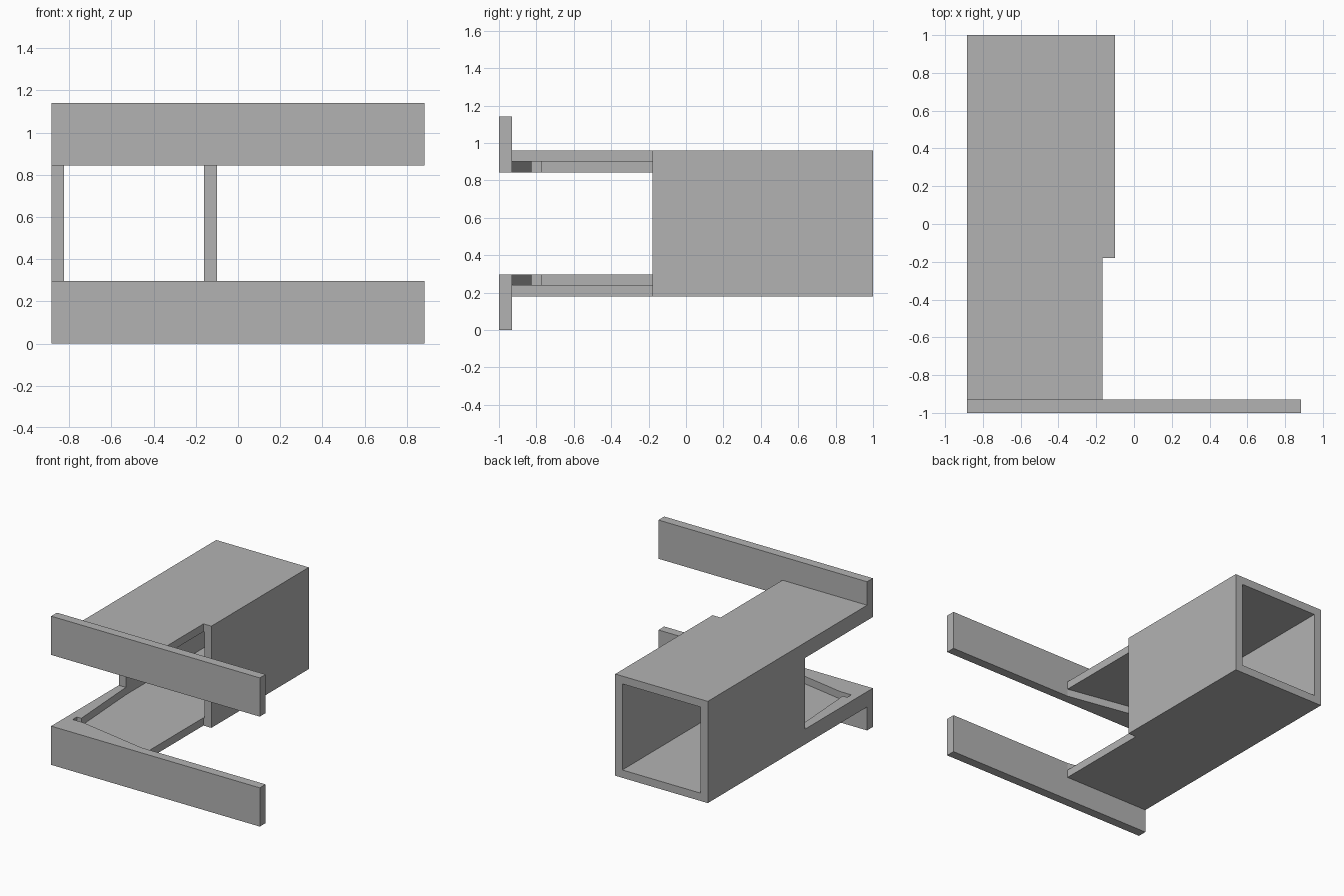
import bpy, bmesh
from mathutils import Vector

cube = bpy.data.objects.get("Cube")
if cube:
    bpy.data.objects.remove(cube, do_unlink=True)

grey = bpy.data.materials.new("plain_grey")
grey.use_nodes = True
grey.diffuse_color = (0.45, 0.45, 0.45, 1)
grey.node_tree.nodes["Principled BSDF"].inputs["Base Color"].default_value = (0.45, 0.45, 0.45, 1)

LEFT, RIGHT, WALL = -0.885, -0.10, 0.06   # sleeve sides and wall thickness
BOTTOM, TOP = 0.18, 0.96                  # sleeve height
FRONT, BACK, STEP = -0.93, 1.0, -0.18     # depth stations
MID = (BOTTOM + TOP) / 2


def finish(name, bm):
    bmesh.ops.recalc_face_normals(bm, faces=bm.faces)
    mesh = bpy.data.meshes.new(name)
    bm.to_mesh(mesh)
    bm.free()
    mesh.materials.append(grey)
    obj = bpy.data.objects.new(name, mesh)
    bpy.context.collection.objects.link(obj)
    return obj


def prism(name, outline, z0, z1):
    """Extrude a plan outline between two heights."""
    bm = bmesh.new()
    face = bm.faces.new([bm.verts.new((x, y, z0)) for x, y in outline])
    top = bmesh.ops.extrude_face_region(bm, geom=[face])["geom"]
    bmesh.ops.translate(bm, vec=Vector((0, 0, z1 - z0)),
                        verts=[v for v in top if isinstance(v, bmesh.types.BMVert)])
    return finish(name, bm)


def rect(x0, x1, y0, y1):
    return [(x0, y0), (x1, y0), (x1, y1), (x0, y1)]


def sleeve():
    """Hollow square tube, open at both ends."""
    bm = bmesh.new()
    rings = []
    for y in (STEP, BACK):
        for inset in (0, WALL):
            corners = rect(LEFT + inset, RIGHT - inset, BOTTOM + inset, TOP - inset)
            rings.append([bm.verts.new((x, y, z)) for x, z in corners])
    front_out, front_in, back_out, back_in = rings
    for a, b in ((front_out, front_in), (back_out, back_in),
                 (front_out, back_out), (front_in, back_in)):
        for i in range(4):
            j = (i + 1) % 4
            bm.faces.new((a[i], a[j], b[j], b[i]))
    return finish("sleeve", bm)


sleeve()

# Inner rim: front wedge, small notch and tapering side lip
rim = [(LEFT, FRONT), (-0.167, FRONT), (-0.73, -0.825), (LEFT + WALL, -0.825),
       (LEFT + WALL, -0.775), (-0.787, -0.775), (LEFT + WALL, STEP), (LEFT, STEP)]


def jaw(side, flip):
    """Plate, rim and cross bar; flip turns heights upside down."""
    def heights(a, b):
        return sorted((2 * MID - a, 2 * MID - b)) if flip else (a, b)
    prism(side + "_plate", rect(LEFT, -0.167, FRONT, STEP), *heights(TOP - WALL, TOP))
    prism(side + "_rim", rim, *heights(0.843, TOP - WALL))
    prism(side + "_bar", rect(LEFT, -LEFT, -1, FRONT), *heights(0.843, 1.14))


jaw("upper", False)
jaw("lower", True)
